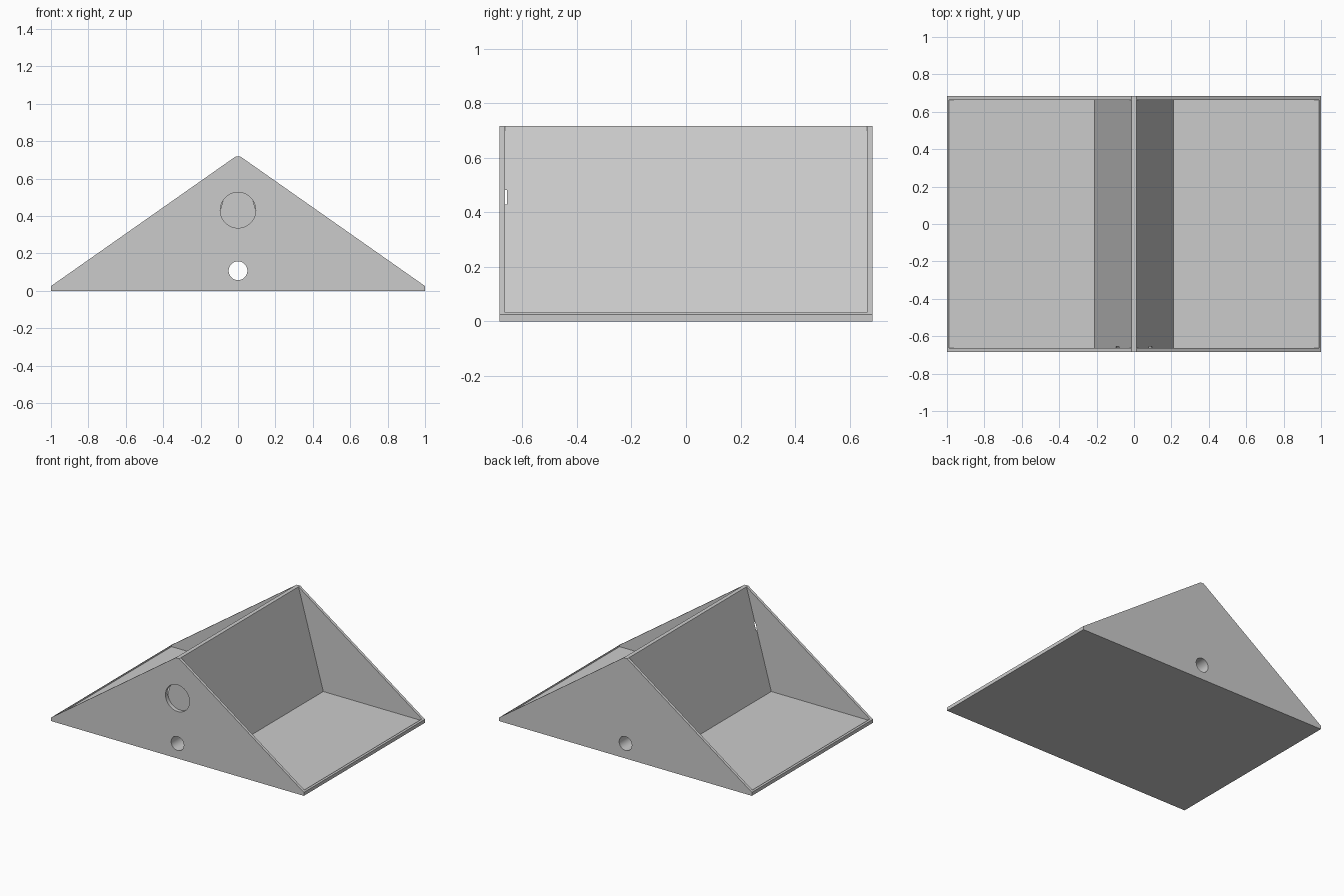
import bpy, bmesh, math
from mathutils import Matrix, Vector

cube = bpy.data.objects.get("Cube")
if cube:
    bpy.data.objects.remove(cube, do_unlink=True)

HALF_LEN, INNER_LEN = 0.684, 0.664   # outer ends and inner faces of the end walls
HEIGHT, LIP, FLOOR = 0.717, 0.025, 0.02
RIDGE, FOOT = 0.014, 0.21            # half widths of the central wedge

grey = bpy.data.materials.new("light grey")
grey.use_nodes = True
grey.diffuse_color = (0.6, 0.6, 0.6, 1)
grey.node_tree.nodes["Principled BSDF"].inputs["Base Color"].default_value = (0.6, 0.6, 0.6, 1)


def finish(name, bm):
    bmesh.ops.recalc_face_normals(bm, faces=bm.faces)
    mesh = bpy.data.meshes.new(name)
    bm.to_mesh(mesh)
    bm.free()
    mesh.materials.append(grey)
    obj = bpy.data.objects.new(name, mesh)
    bpy.context.collection.objects.link(obj)
    return obj


def prism(name, profile, half):
    """Extrude an x-z profile along y."""
    bm = bmesh.new()
    face = bm.faces.new([bm.verts.new((x, -half, z)) for x, z in profile])
    grown = bmesh.ops.extrude_face_region(bm, geom=[face])["geom"]
    verts = [v for v in grown if isinstance(v, bmesh.types.BMVert)]
    bmesh.ops.translate(bm, vec=Vector((0, 2 * half, 0)), verts=verts)
    return finish(name, bm)


def rod(name, radius, z, y0, y1):
    bm = bmesh.new()
    place = Matrix.Translation((0, (y0 + y1) / 2, z)) @ Matrix.Rotation(math.pi / 2, 4, "X")
    bmesh.ops.create_cone(bm, cap_ends=True, segments=64, radius1=radius,
                          radius2=radius, depth=y1 - y0, matrix=place)
    return finish(name, bm)


# Solid gabled block
body = prism("gabled_tray", [(-1, 0), (1, 0), (1, LIP), (RIDGE, HEIGHT),
                             (-RIDGE, HEIGHT), (-1, LIP)], HALF_LEN)

# Open bays on both sides of the solid wedge
over = 0.8
over_x = FOOT + (RIDGE - FOOT) * (over - FLOOR) / (HEIGHT - FLOOR)
cutters = []
for side, label in ((1, "left"), (-1, "right")):
    bay = [(FOOT, FLOOR), (0.99, FLOOR), (0.99, over), (over_x, over)]
    cutters.append(prism(label + "_bay_cutter", [(side * x, z) for x, z in bay], INNER_LEN))

# Long bore through the wedge and shallow round recess in the front
cutters.append(rod("bore_cutter", 0.05, 0.107, -0.8, 0.8))
cutters.append(rod("recess_cutter", 0.095, 0.431, -0.8, -0.656))

bpy.ops.object.select_all(action="DESELECT")
bpy.context.view_layer.objects.active = body
body.select_set(True)
for cutter in cutters:
    cutter.hide_render = True
    mod = body.modifiers.new(cutter.name, "BOOLEAN")
    mod.operation = "DIFFERENCE"
    mod.solver = "EXACT"
    mod.object = cutter
    bpy.ops.object.modifier_apply(modifier=mod.name)
    bpy.data.objects.remove(cutter, do_unlink=True)

bpy.ops.object.shade_smooth_by_angle(angle=math.radians(20))
